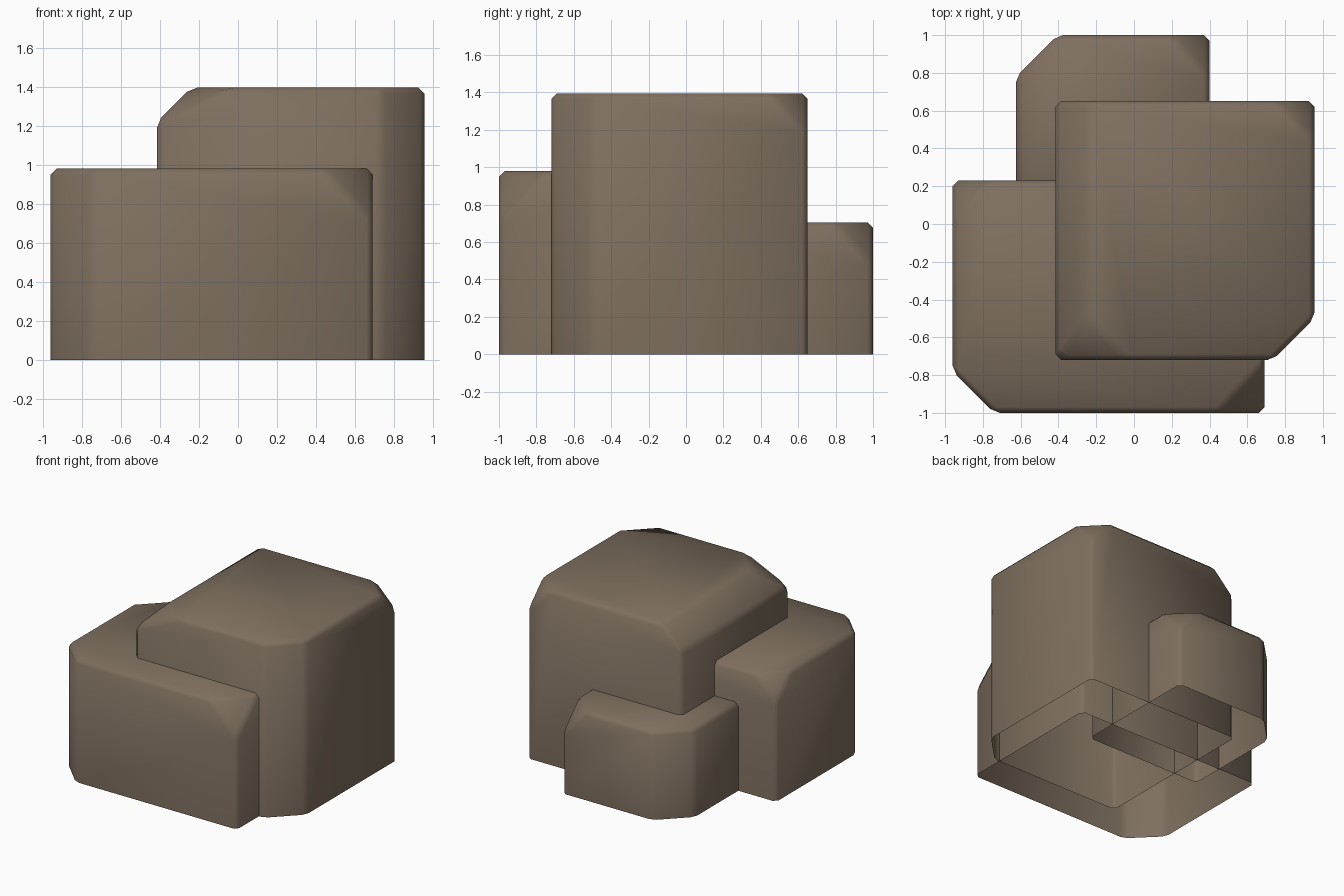
import bpy, bmesh
from mathutils import Vector

if "Cube" in bpy.data.objects:
    bpy.data.objects.remove(bpy.data.objects["Cube"])

# Single stone colour
stone = bpy.data.materials.new("brown_stone")
stone.diffuse_color = (0.207, 0.157, 0.113, 1)
stone.use_nodes = True
stone.node_tree.nodes["Principled BSDF"].inputs["Base Color"].default_value = stone.diffuse_color


def rock(name, lo, hi, cuts, soften=0.03):
    """Box with corners sliced off by three-point planes, open underneath, edges softened."""
    lo, hi = Vector(lo), Vector(hi)
    mid = (lo + hi) / 2
    bm = bmesh.new()
    bmesh.ops.create_cube(bm, size=1)
    for v in bm.verts:
        v.co = mid + v.co * (hi - lo)
    for pts in cuts:
        a, b, c = map(Vector, pts)
        n = (b - a).cross(c - a).normalized()
        if n.dot(mid - a) > 0:
            n = -n
        bmesh.ops.bisect_plane(bm, geom=bm.verts[:] + bm.edges[:] + bm.faces[:],
                               dist=0.0005, plane_co=a, plane_no=n, clear_outer=True)
        bmesh.ops.holes_fill(bm, edges=[e for e in bm.edges if e.is_boundary], sides=0)
    bmesh.ops.recalc_face_normals(bm, faces=bm.faces[:])
    # open underside
    bmesh.ops.delete(bm, geom=[f for f in bm.faces if f.normal.z < -0.9], context='FACES')
    edges = [e for e in bm.edges if not e.is_boundary]
    bmesh.ops.bevel(bm, geom=edges, offset=soften, offset_type='OFFSET', segments=1,
                    profile=0.5, affect='EDGES', clamp_overlap=True)
    for f in bm.faces:
        f.smooth = True
    me = bpy.data.meshes.new(name)
    bm.to_mesh(me)
    bm.free()
    me.materials.append(stone)
    ob = bpy.data.objects.new(name, me)
    bpy.context.collection.objects.link(ob)
    return ob


def corner(p, dx, dy, dz):
    """Three points along the edges leaving corner p."""
    x, y, z = p
    return ((x + dx, y, z), (x, y + dy, z), (x, y, z + dz))


def upright(x, y, dx, dy):
    """Plane slicing an upright edge."""
    return ((x + dx, y, 0), (x, y + dy, 0), (x + dx, y, 1))


# Tall main block
rock("tall_rock", (-0.415, -0.72, 0), (0.955, 0.65, 1.395), [
    upright(0.955, -0.72, -0.22, 0.22),
    ((-0.415, 0, 1.22), (-0.24, 0, 1.395), (-0.24, 1, 1.395)),          # left top edge
    ((-0.415, -0.72, 1.22), (-0.03, -0.72, 1.395), (-0.24, -0.5, 1.395)),  # front left top corner
    corner((0.955, 0.65, 1.395), -0.2, -0.2, -0.2),
])

# Middle block at the front left
rock("front_rock", (-0.96, -1.0, 0), (0.69, 0.23, 0.98), [
    upright(-0.96, -1.0, 0.22, 0.22),
    corner((0.69, -1.0, 0.98), -0.25, 0.27, -0.26),
    corner((-0.96, 0.23, 0.98), 0.2, -0.2, -0.2),
])

# Low block at the back
rock("back_rock", (-0.625, -0.03, 0), (0.40, 1.0, 0.705), [
    upright(-0.625, 1.0, 0.22, -0.22),
    corner((0.40, 1.0, 0.705), -0.21, -0.21, -0.22),
])
